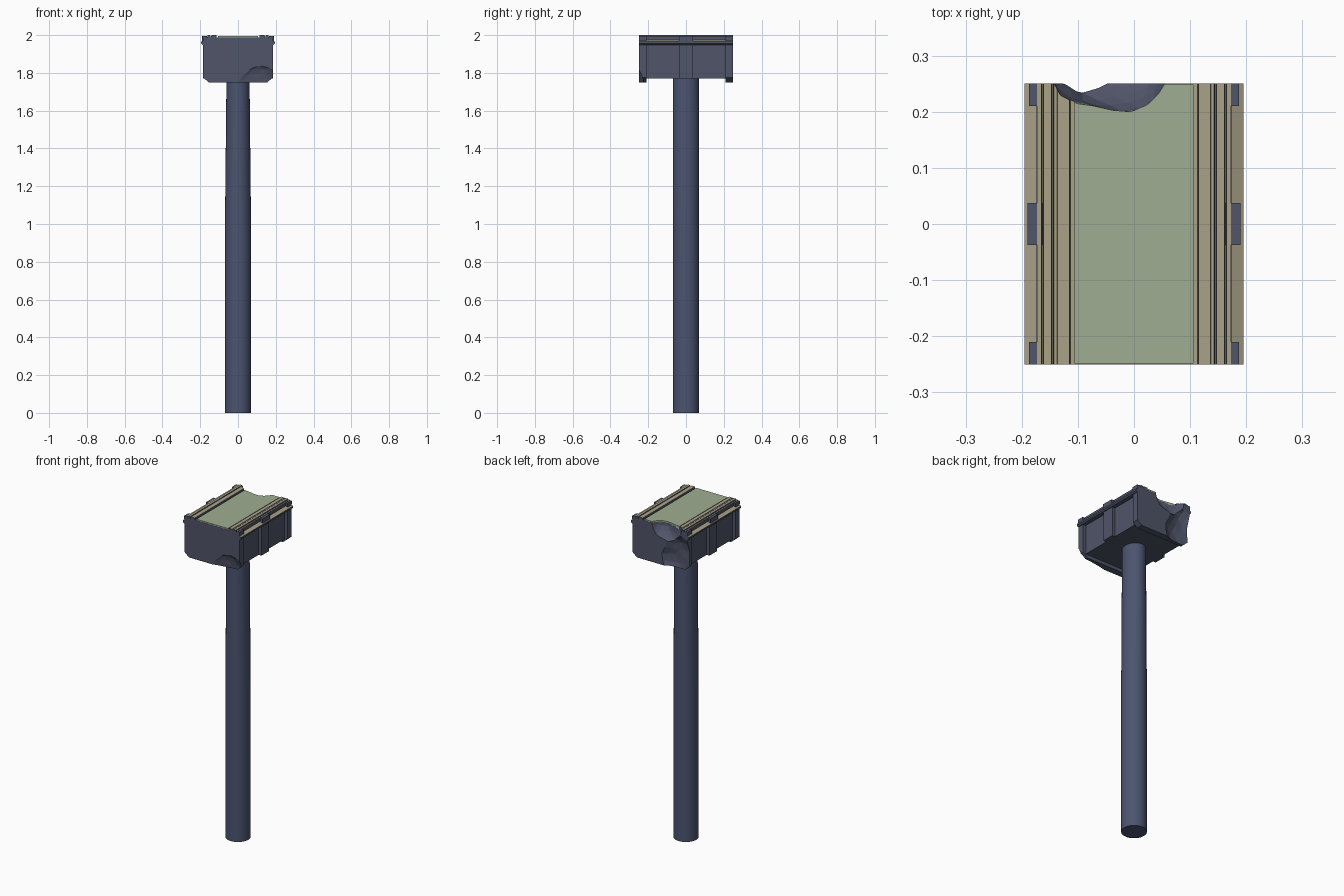
import bpy, bmesh
from math import sin
from mathutils import Matrix

if "Cube" in bpy.data.objects:
    bpy.data.objects.remove(bpy.data.objects["Cube"])


def material(name, rgb):
    m = bpy.data.materials.new(name)
    m.diffuse_color = (*rgb, 1)
    m.use_nodes = True
    m.node_tree.nodes["Principled BSDF"].inputs["Base Color"].default_value = m.diffuse_color
    return m


STEEL = material("dark_steel", (0.08, 0.09, 0.14))
TAN = material("tan_rail", (0.40, 0.36, 0.25))
GREEN = material("green_panel", (0.35, 0.42, 0.29))
HANDLE = material("handle_blue", (0.07, 0.09, 0.16))


def finish(bm, name, *mats):
    bmesh.ops.recalc_face_normals(bm, faces=bm.faces)
    me = bpy.data.meshes.new(name)
    bm.to_mesh(me)
    bm.free()
    ob = bpy.data.objects.new(name, me)
    bpy.context.collection.objects.link(ob)
    for m in mats:
        me.materials.append(m)
    return ob


def prism(name, half, y0, y1, *mats):
    """Mirror a half profile (x, z) across x = 0 and extrude it along y."""
    pts = half + [(-x, z) for x, z in reversed(half)]
    bm = bmesh.new()
    f = bm.faces.new([bm.verts.new((x, y0, z)) for x, z in pts])
    ext = bmesh.ops.extrude_face_region(bm, geom=[f])["geom"]
    bmesh.ops.translate(bm, vec=(0, y1 - y0, 0),
                        verts=[v for v in ext if isinstance(v, bmesh.types.BMVert)])
    if len(bm.faces) == len(pts) + 1:  # close the starting end if it was moved away
        bm.faces.new([v for v in bm.verts if abs(v.co.y - y0) < 1e-6])
    ob = finish(bm, name, *mats)
    if len(mats) > 1:
        for p in ob.data.polygons:
            p.material_index = int(p.normal.z > 0.9)
    return ob


def rough_ball(name, center, radii):
    """Lumpy ellipsoid used to chip the head."""
    bm = bmesh.new()
    bmesh.ops.create_icosphere(bm, subdivisions=3, radius=1)
    for v in bm.verts:
        x, y, z = v.co
        v.co *= 1 + 0.05 * sin(5 * x + 3 * z) + 0.04 * sin(7 * z - 4 * x + 2 * y)
    bm.transform(Matrix.Translation(center) @ Matrix.Diagonal((*radii, 1)))
    ob = finish(bm, name)
    ob.hide_render = True
    return ob


# Handle: round below, slightly narrowed in x towards the head
bm = bmesh.new()
bmesh.ops.create_cone(bm, cap_ends=True, segments=32, radius1=0.07, radius2=0.07, depth=1.79,
                      matrix=Matrix.Translation((0, 0, 0.895)))
for z in (0.9, 1.15, 1.55):
    bmesh.ops.bisect_plane(bm, geom=bm.verts[:] + bm.edges[:] + bm.faces[:],
                           plane_co=(0, 0, z), plane_no=(0, 0, 1))
for v in bm.verts:
    v.co.x *= 1 - 0.13 * max(0, v.co.z - 0.9) / 0.89
handle = finish(bm, "handle", HANDLE)
bpy.context.view_layer.objects.active = handle
handle.select_set(True)
bpy.ops.object.shade_smooth_by_angle()
handle.select_set(False)

# Head core, recessed between the end plates
head = [prism("head_core", [(0.165, 1.77), (0.165, 1.97)], -0.235, 0.235, STEEL)]

# Lid with rails and grooves running front to back
lid = [(0.188, 1.948), (0.195, 1.955), (0.195, 1.965), (0.174, 1.975), (0.173, 1.996),
       (0.165, 1.996), (0.164, 1.988), (0.162, 1.988), (0.161, 2.0), (0.147, 2.0),
       (0.146, 1.988), (0.144, 1.988), (0.143, 1.998), (0.137, 1.998), (0.136, 2.0),
       (0.115, 2.0), (0.113, 1.988), (0.105, 1.988)]
head.append(prism("lid", lid, -0.25, 0.25, STEEL, TAN))
head.append(prism("top_panel", [(0.106, 1.98), (0.106, 1.995)], -0.249, 0.249, GREEN))

# Thick striking plates with chamfered lower corners, and their top tabs
plate = [(0.155, 1.75), (0.184, 1.775), (0.184, 1.955)]
tabs = [(0.185, 1.95), (0.187, 1.994), (0.168, 1.994), (0.168, 1.984), (0.1, 1.98)]
for side, a, b in (("front", -0.25, -0.21), ("back", 0.21, 0.25)):
    head.append(prism(side + "_plate", plate, a, b, STEEL))
    head.append(prism(side + "_tabs", tabs, a, b, STEEL))

# Middle band over both sides
prism("middle_band", [(0.184, 1.77), (0.184, 1.955), (0.19, 1.96), (0.19, 1.994),
                      (0.168, 1.994), (0.15, 1.98)], -0.037, 0.037, STEEL)

# Wear: chipped rear face and chipped lower front corner
cutters = [rough_ball("rear_top_chip", (-0.04, 0.28, 2.0), (0.105, 0.08, 0.11)),
           rough_ball("rear_low_chip", (-0.13, 0.285, 1.82), (0.14, 0.065, 0.16)),
           rough_ball("front_chip", (0.14, -0.275, 1.74), (0.16, 0.048, 0.105))]
for ob in head:
    bpy.context.view_layer.objects.active = ob
    for c in cutters:
        mod = ob.modifiers.new(c.name, 'BOOLEAN')
        mod.operation = 'DIFFERENCE'
        mod.solver = 'EXACT'
        mod.object = c
        bpy.ops.object.modifier_apply(modifier=mod.name)
for c in cutters:
    bpy.data.objects.remove(c)
